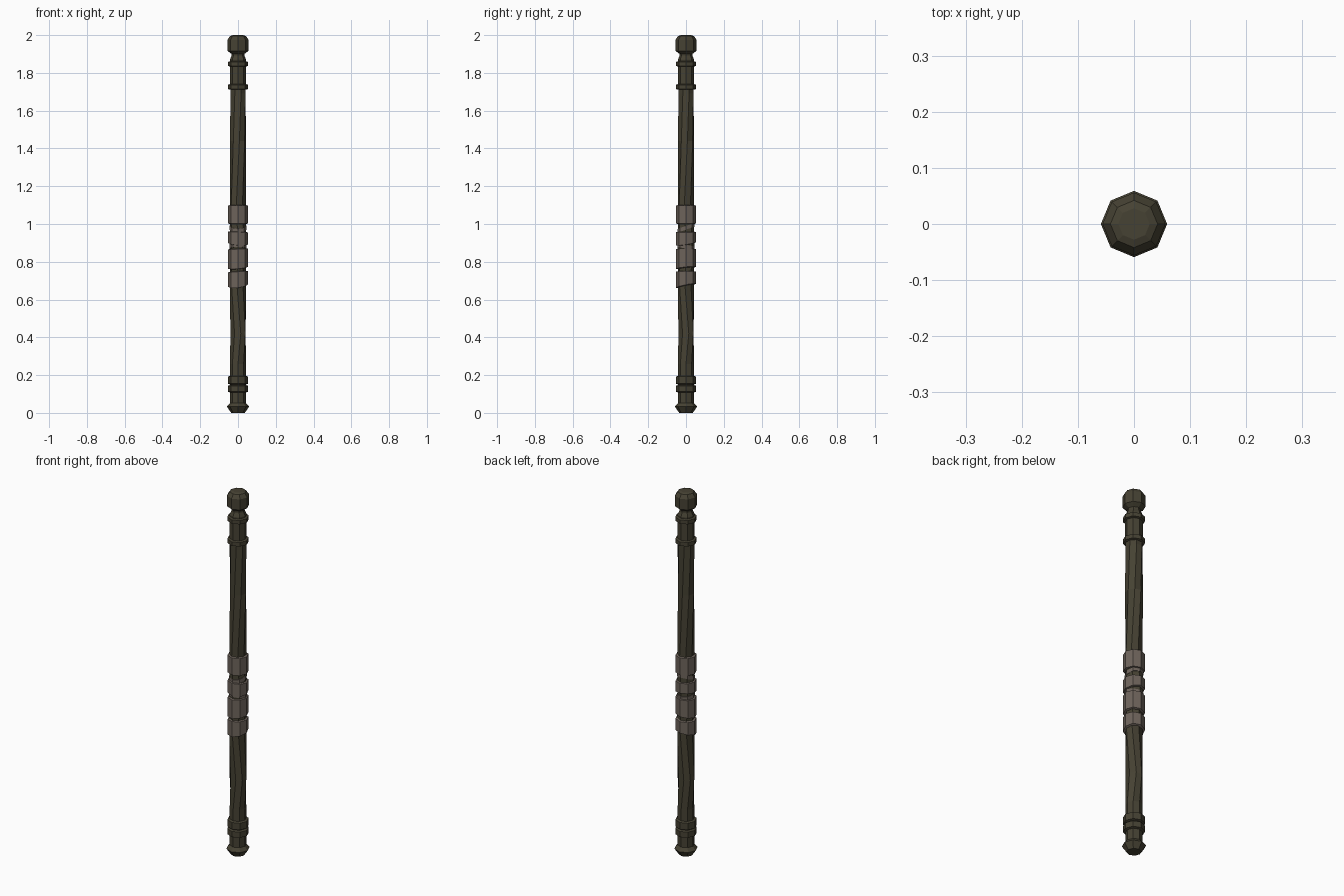
import bpy, bmesh, math

if "Cube" in bpy.data.objects:
    bpy.data.objects.remove(bpy.data.objects["Cube"])

def material(name, rgb):
    m = bpy.data.materials.new(name)
    m.diffuse_color = (*rgb, 1)
    m.use_nodes = True
    m.node_tree.nodes["Principled BSDF"].inputs["Base Color"].default_value = m.diffuse_color
    return m

WOOD = material("dark olive wood", (0.061, 0.054, 0.033))
WRAP = material("grey brown leather", (0.156, 0.127, 0.106))
N = 8

def lathe(name, rows, mat):
    """rows: (radius, z, twist degrees, tilt in x, tilt in y); tilts slope the ring."""
    bm = bmesh.new()
    loops = []
    for row in rows:
        r, z, tw, tx, ty = (list(row) + [0, 0, 0])[:5]
        ring = []
        for i in range(N):
            a = math.radians(tw) + i * math.tau / N
            x, y = r * math.cos(a), r * math.sin(a)
            ring.append(bm.verts.new((x, y, z + tx * x + ty * y)))
        loops.append(ring)
    for a, b in zip(loops, loops[1:]):
        for i in range(N):
            j = (i + 1) % N
            bm.faces.new((a[i], a[j], b[j], b[i]))
    bm.faces.new(loops[0][::-1])
    bm.faces.new(loops[-1])
    bmesh.ops.recalc_face_normals(bm, faces=bm.faces)
    me = bpy.data.meshes.new(name)
    bm.to_mesh(me)
    bm.free()
    me.materials.append(mat)
    ob = bpy.data.objects.new(name, me)
    bpy.context.collection.objects.link(ob)
    return ob

# bottom foot with flared tip
lathe("foot", [(0.036, 0), (0.059, 0.033), (0.042, 0.052), (0.042, 0.20)], WOOD)

# carved shaft with twisting facets
lathe("shaft", [(0.042, 0.19), (0.042, 0.26), (0.043, 0.42, 20), (0.043, 0.68, -8),
                (0.044, 0.90, 0), (0.043, 1.10, -12), (0.043, 1.44, 10), (0.043, 1.69, 22),
                (0.043, 1.73, 22)], WOOD)

# top neck and knob
lathe("neck", [(0.043, 1.72), (0.043, 1.87), (0.034, 1.89), (0.034, 1.91)], WOOD)
lathe("knob", [(0.034, 1.90), (0.056, 1.917), (0.056, 1.975), (0.042, 1.995),
               (0.028, 2.0)], WOOD)

# raised collars
for k, (lo, hi) in enumerate([(0.112, 0.143), (0.155, 0.192), (1.715, 1.737), (1.837, 1.858)]):
    lathe(f"collar_{k + 1}", [(0.042, lo - 0.004), (0.054, lo), (0.054, hi), (0.042, hi + 0.004)], WOOD)

# leather grip bands with slightly sloping edges
bands = [(0.67, 0.75, 0.12, 0.2), (0.765, 0.87, 0.1, 0.1),
         (0.892, 0.96, -0.08, 0.15), (1.0, 1.10, 0, 0)]
for k, (lo, hi, tx, ty) in enumerate(bands):
    lathe(f"grip_band_{k + 1}", [(0.042, lo, 0, tx, ty), (0.053, lo + 0.003, 0, tx, ty),
                                 (0.053, hi - 0.003, 0, tx / 2, 0), (0.042, hi, 0, tx / 2, 0)], WRAP)
# narrow crossing strips between the bands
for k, (z, t) in enumerate([(0.98, 0.35), (0.88, -0.2)]):
    lathe(f"grip_strip_{k + 1}", [(0.046, z - 0.01, 0, 0, t), (0.046, z + 0.01, 0, 0, t)], WRAP)
